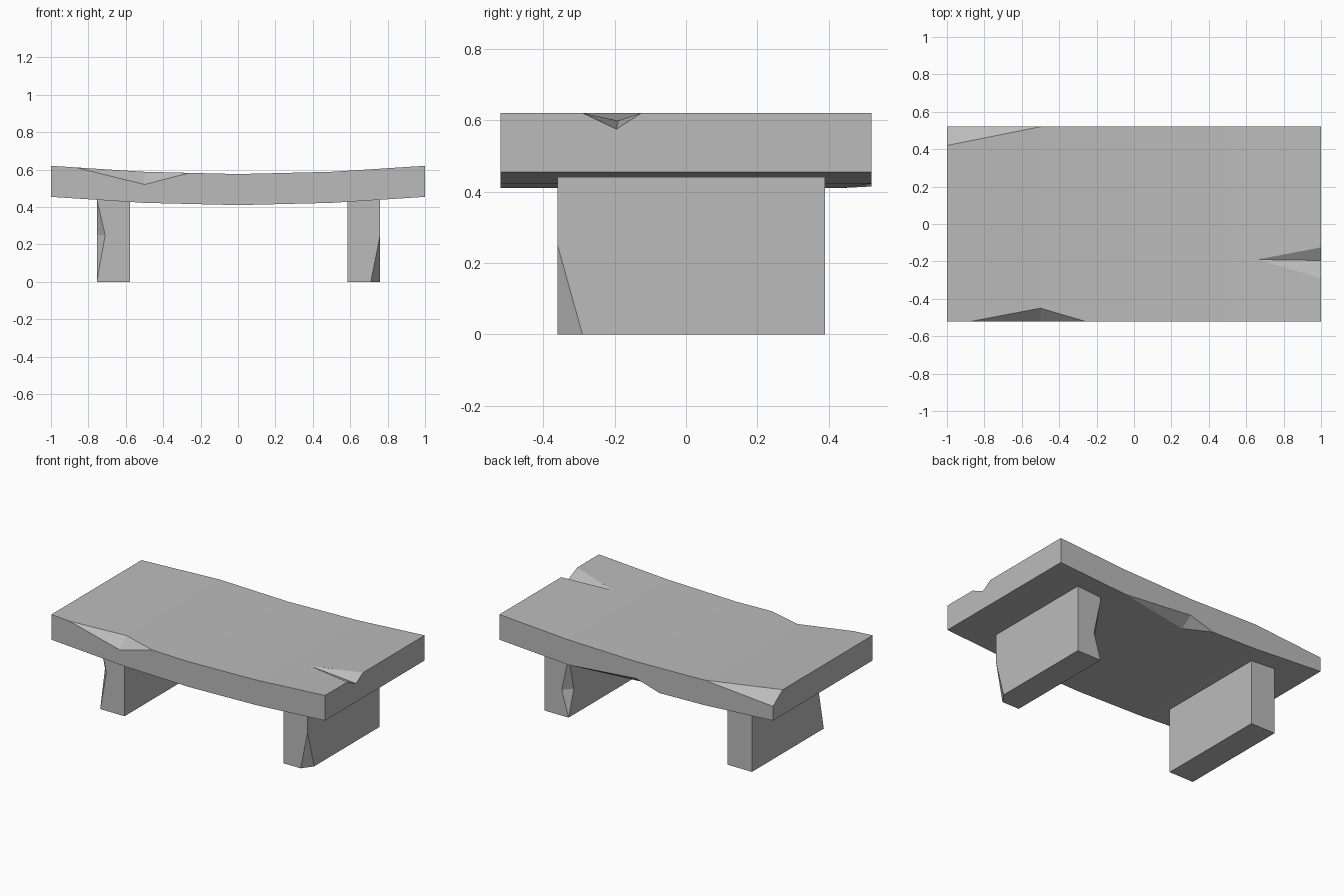
import bpy
import bmesh

cube = bpy.data.objects.get("Cube")
if cube:
    bpy.data.objects.remove(cube, do_unlink=True)

stone = bpy.data.materials.new("grey_stone")
stone.use_nodes = True
GREY = (0.5, 0.5, 0.5, 1)
stone.diffuse_color = GREY
stone.node_tree.nodes["Principled BSDF"].inputs["Base Color"].default_value = GREY


def make_object(name, bm):
    bmesh.ops.recalc_face_normals(bm, faces=bm.faces)
    mesh = bpy.data.meshes.new(name)
    bm.to_mesh(mesh)
    bm.free()
    mesh.materials.append(stone)
    obj = bpy.data.objects.new(name, mesh)
    bpy.context.collection.objects.link(obj)
    return obj


def extrude_profile(name, outline, y0, y1):
    """Extrude an x-z outline along y."""
    bm = bmesh.new()
    face = bm.faces.new([bm.verts.new((x, y0, z)) for x, z in outline])
    new = bmesh.ops.extrude_face_region(bm, geom=[face])["geom"]
    moved = [v for v in new if isinstance(v, bmesh.types.BMVert)]
    bmesh.ops.translate(bm, verts=moved, vec=(0, y1 - y0, 0))
    return make_object(name, bm)


def chip(obj, *points):
    """Knock a chip out of obj; the last point lies outside the stone."""
    bm = bmesh.new()
    for p in points:
        bm.verts.new(p)
    bmesh.ops.convex_hull(bm, input=bm.verts)
    cutter = make_object("chip_cutter", bm)
    cutter.hide_render = True
    mod = obj.modifiers.new("chip", 'BOOLEAN')
    mod.operation = 'DIFFERENCE'
    mod.solver = 'EXACT'
    mod.object = cutter
    bpy.context.view_layer.update()
    graph = bpy.context.evaluated_depsgraph_get()
    result = bpy.data.meshes.new_from_object(obj.evaluated_get(graph))
    obj.modifiers.clear()
    obj.data = result
    bpy.data.objects.remove(cutter, do_unlink=True)


# Sagging slab
THICK = 0.166
sag = [(-1, 0.62), (-0.5, 0.588), (0, 0.576), (0.5, 0.588), (1, 0.62)]
underside = [(x, z - THICK) for x, z in reversed(sag)]
slab = extrude_profile("seat_slab", sag + underside, -0.52, 0.52)

# Slab chips: front edge, right end, back corner, back underside
chip(slab, (-0.87, -0.52, 0.612), (-0.26, -0.52, 0.582),
     (-0.5, -0.45, 0.588), (-0.5, -0.52, 0.52), (-0.5, -0.8, 0.85))
chip(slab, (1, -0.29, 0.62), (1, -0.125, 0.62),
     (1, -0.195, 0.575), (0.66, -0.19, 0.598), (1.4, -0.2, 0.9))
chip(slab, (-0.5, 0.52, 0.588), (-1, 0.42, 0.62),
     (-1, 0.52, 0.548), (-1.3, 0.8, 0.9))
chip(slab, (0.5, 0.52, 0.422), (-0.17, 0.52, 0.414),
     (0, 0.52, 0.465), (0, 0.44, 0.41), (0, 0.8, 0.1))


# Legs
def make_leg(name, x0, x1):
    outline = [(x0, 0), (x1, 0), (x1, 0.45), (x0, 0.45)]
    return extrude_profile(name, outline, -0.36, 0.39)


right_leg = make_leg("right_leg", -0.755, -0.577)
left_leg = make_leg("left_leg", 0.585, 0.76)

# Leg chips: corner edges and one bottom corner
chip(right_leg, (-0.755, -0.36, 0.44), (-0.755, -0.36, 0),
     (-0.71, -0.36, 0.25), (-0.755, -0.31, 0.25), (-0.9, -0.5, 0.25))
chip(left_leg, (0.585, 0.39, 0.4), (0.585, 0.39, 0),
     (0.635, 0.39, 0.17), (0.585, 0.335, 0.17), (0.45, 0.55, 0.17))
chip(left_leg, (0.71, -0.36, 0), (0.76, -0.29, 0),
     (0.76, -0.36, 0.25), (0.9, -0.5, -0.2))
